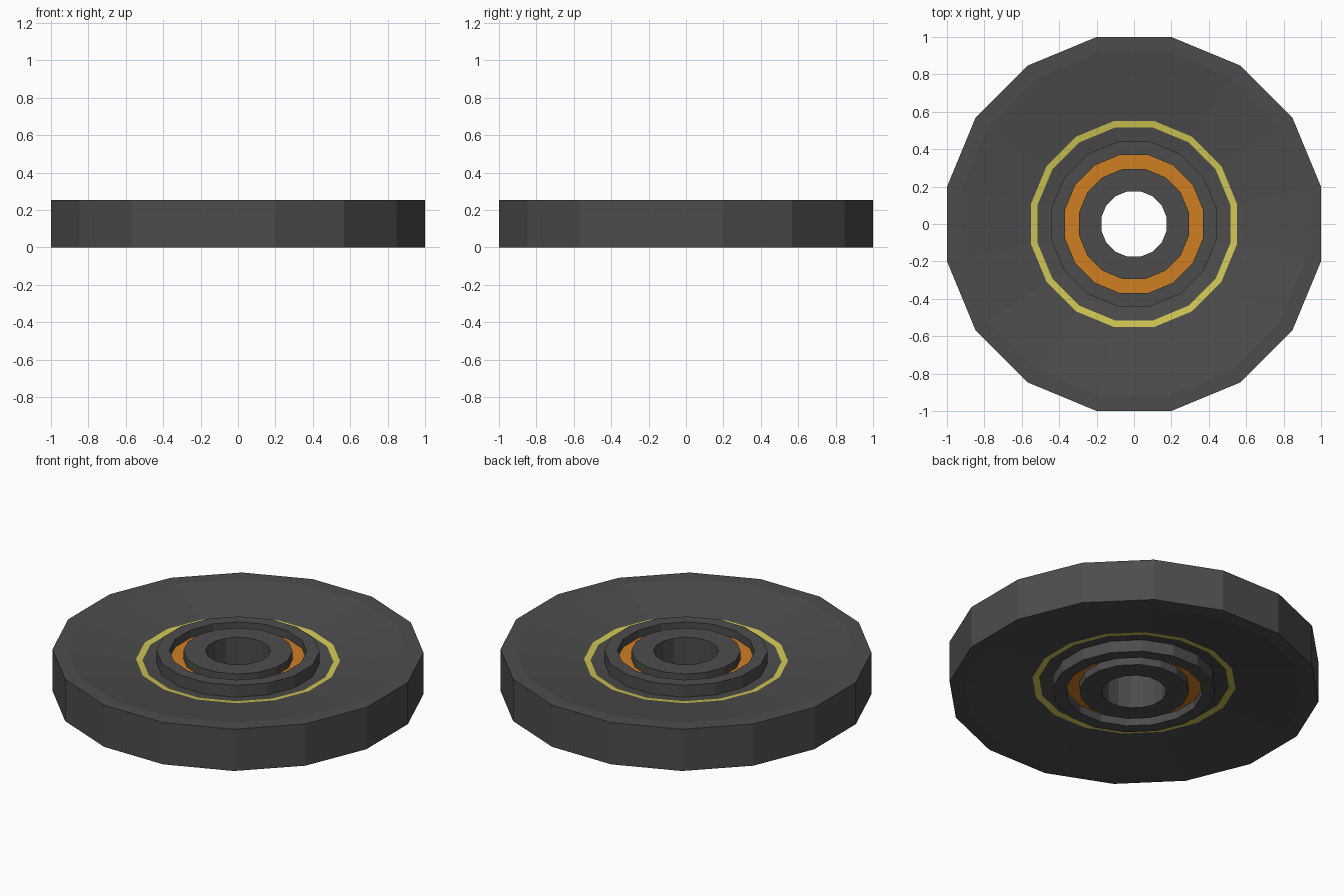
import bpy, bmesh, math

if "Cube" in bpy.data.objects:
    bpy.data.objects.remove(bpy.data.objects["Cube"])

SIDES = 16
H = 0.253          # full thickness
K = 1 / math.cos(math.pi / SIDES)   # apothem -> corner radius


def material(name, rgb):
    m = bpy.data.materials.new(name)
    m.diffuse_color = (*rgb, 1)
    m.use_nodes = True
    m.node_tree.nodes["Principled BSDF"].inputs["Base Color"].default_value = m.diffuse_color
    return m


grey = material("dark_grey", (0.073, 0.073, 0.073))
yellow = material("yellow", (0.64, 0.57, 0.085))
orange = material("orange", (0.63, 0.21, 0.015))


def lathe(name, profile, mat):
    """Spin a profile of (apothem, z) points into a flat-sided band."""
    bm = bmesh.new()
    rings = []
    for r, z in profile:
        rings.append([bm.verts.new((r * K * math.cos((i + 0.5) * math.tau / SIDES),
                                    r * K * math.sin((i + 0.5) * math.tau / SIDES), z))
                      for i in range(SIDES)])
    for a, b in zip(rings, rings[1:]):
        for i in range(SIDES):
            j = (i + 1) % SIDES
            bm.faces.new((a[i], a[j], b[j], b[i]))
    me = bpy.data.meshes.new(name)
    bm.to_mesh(me)
    bm.free()
    me.materials.append(mat)
    ob = bpy.data.objects.new(name, me)
    bpy.context.collection.objects.link(ob)
    return ob


def dish(r):
    """Depth of the dished side face below the rim."""
    return max(0.0, 0.072 * (0.92 - r) / (0.92 - 0.44))


def flip(profile):
    """Mirror a profile to the other side, keeping faces outward."""
    return [(r, H - z) for r, z in reversed(profile)]


def top(r, depth=None):
    return (r, H - (dish(r) if depth is None else depth))


# outer tyre: both dished faces joined by the flat tread
face = [top(1.0), top(0.92), top(0.55)]
lathe("tyre", flip(face) + face, grey)

# the same inner parts on both sides
stripe = [top(0.55), top(0.515)]
collar = [top(0.515), top(0.44), top(0.44, 0), top(0.37, 0), top(0.37, 0.048)]
groove = [top(0.37, 0.048), top(0.295, 0.048)]
for side, f in (("top", lambda p: p), ("bottom", flip)):
    lathe("stripe_" + side, f(stripe), yellow)
    lathe("collar_" + side, f(collar), grey)
    lathe("bearing_shield_" + side, f(groove), orange)

# hub with the through bore
hub = [top(0.295, 0.048), top(0.295, 0), top(0.175, 0)]
lathe("hub", hub + flip(hub), grey)
